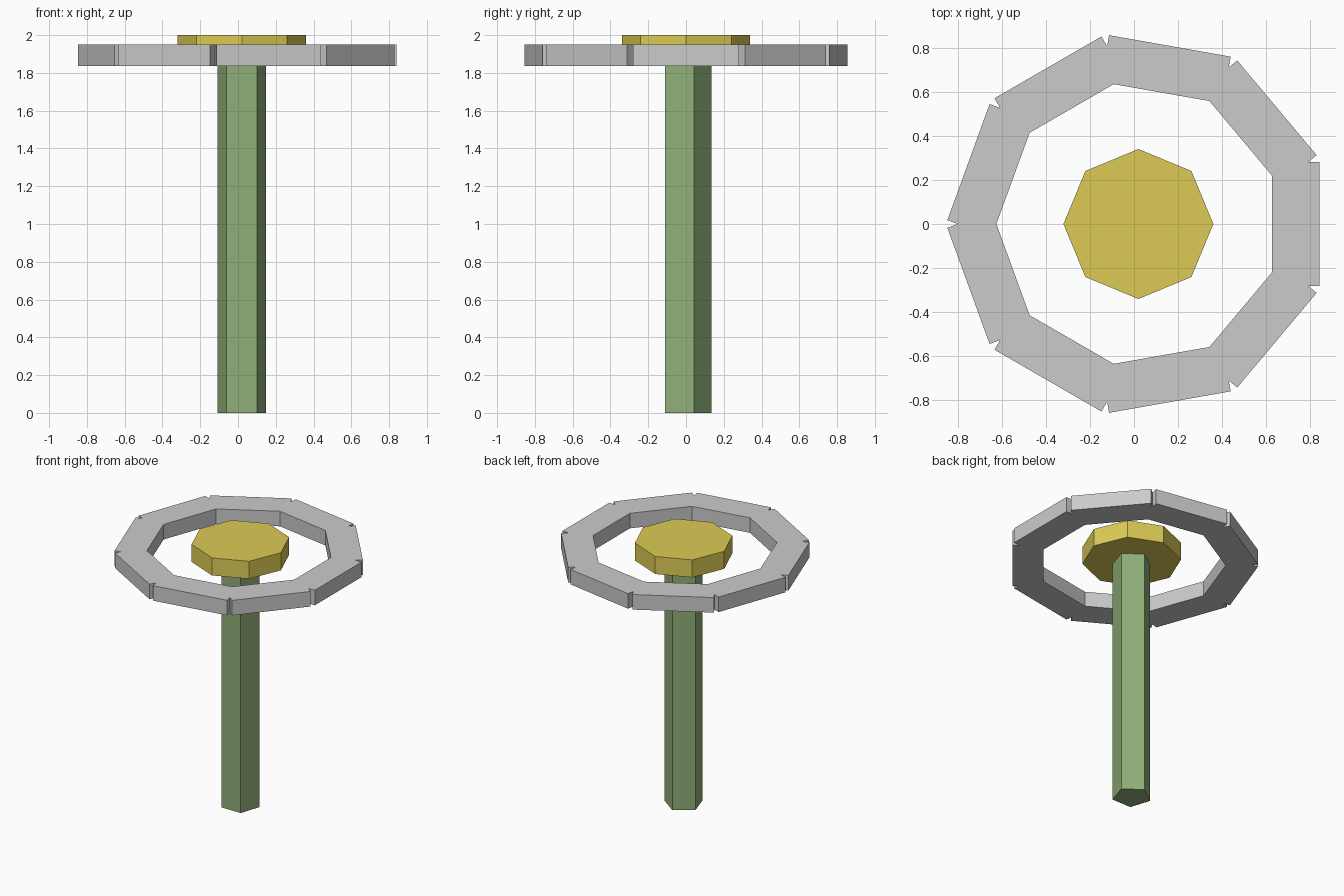
import bpy, math
from mathutils import Matrix

if "Cube" in bpy.data.objects:
    bpy.data.objects.remove(bpy.data.objects["Cube"])

CX = 0.02  # axis of the flower


def material(name, rgb):
    m = bpy.data.materials.new(name)
    m.diffuse_color = (*rgb, 1)
    m.use_nodes = True
    m.node_tree.nodes["Principled BSDF"].inputs["Base Color"].default_value = m.diffuse_color
    return m


def prism(name, sides, radius, z0, z1, mat):
    bpy.ops.mesh.primitive_cylinder_add(vertices=sides, radius=radius, depth=z1 - z0,
                                        location=(CX, 0, (z0 + z1) / 2))
    ob = bpy.context.object
    ob.name = name
    ob.data.materials.append(mat)
    return ob


# Five-sided stem and eight-sided flower centre
prism("stem", 5, 0.136, 0, 1.867, material("green", (0.28, 0.43, 0.19)))
prism("flower_centre", 8, 0.34, 1.867, 2.0, material("yellow", (0.72, 0.60, 0.09)))

# Ring of nine overlapping block petals
R_IN, R_OUT, HALF_W = 0.605, 0.82, 0.28
Z0, Z1 = 1.837, 1.951
for i in range(9):
    bpy.ops.mesh.primitive_cube_add(size=1)
    petal = bpy.context.object
    petal.name = f"petal_{i + 1}"
    shape = (Matrix.Translation(((R_IN + R_OUT) / 2, 0, 0))
             @ Matrix.Diagonal((R_OUT - R_IN, 2 * HALF_W, Z1 - Z0, 1)))
    petal.data.transform(shape)
    petal.location = (CX, 0, (Z0 + Z1) / 2)
    petal.rotation_euler.z = math.radians(40 * i)
